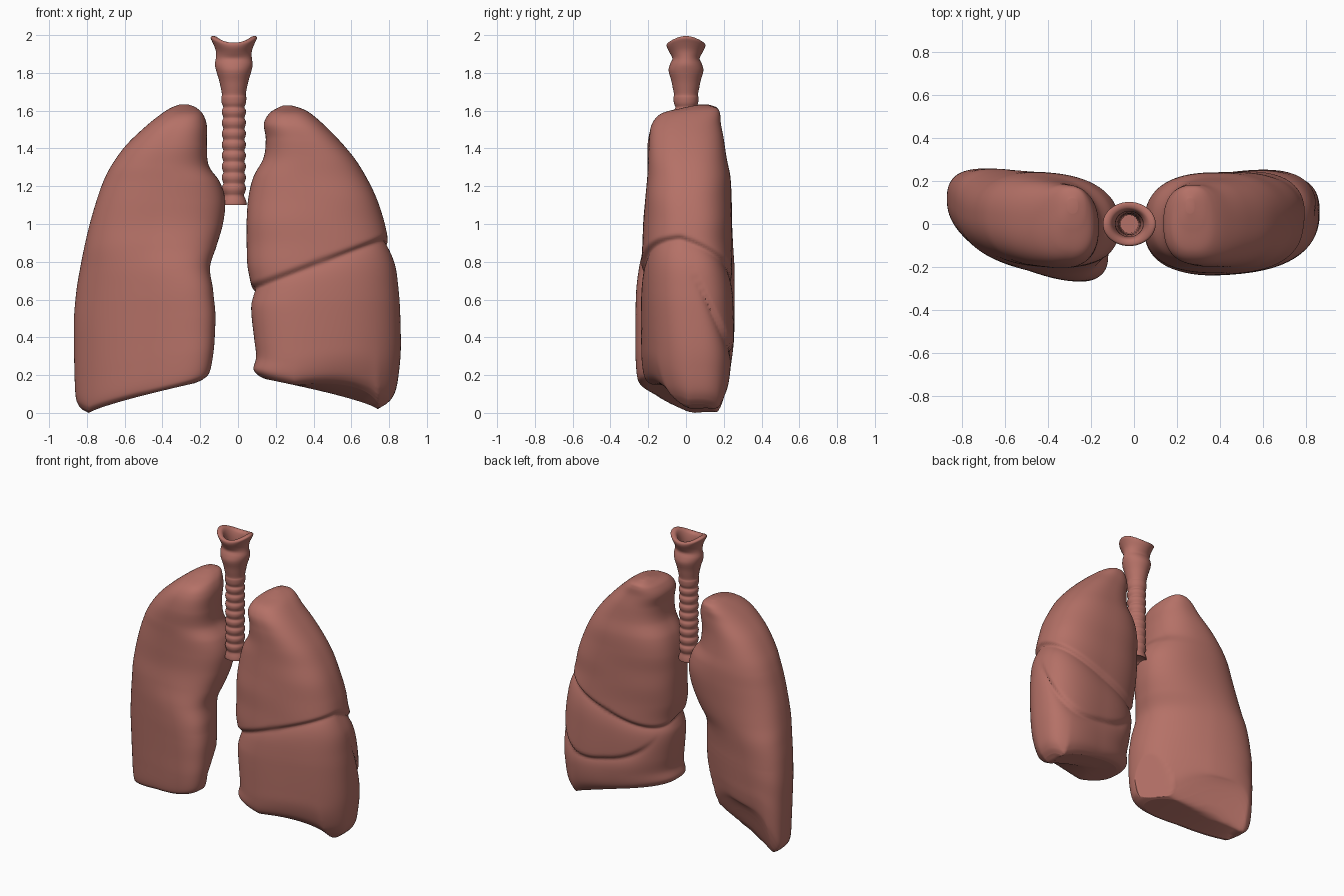
import bpy, bmesh, math
from math import sin, cos, pi, exp

tissue = bpy.data.materials.new("lung red")
tissue.diffuse_color = (0.46, 0.165, 0.135, 1)


def clamp(t):
    return min(1, max(0, t))


def smooth(t):
    t = clamp(t)
    return t * t * (3 - 2 * t)


def spline(rows, steps):
    """Catmull-Rom interpolation through rows of numbers."""
    out = []
    for i in range(len(rows) - 1):
        a, b, c, d = (rows[min(max(i + k, 0), len(rows) - 1)] for k in (-1, 0, 1, 2))
        for s in range(steps):
            t = s / steps
            out.append([q + 0.5 * t * (r - p + t * (2*p - 5*q + 4*r - w + t * (3*(q - r) + w - p)))
                        for p, q, r, w in zip(a, b, c, d)])
    return out + [list(rows[-1])]


def loft(name, rings):
    """Skin a stack of equal closed rings and cap both ends."""
    bm = bmesh.new()
    vs = [[bm.verts.new(p) for p in ring] for ring in rings]
    n = len(vs[0])
    for lo, hi in zip(vs, vs[1:]):
        for i in range(n):
            j = (i + 1) % n
            bm.faces.new((lo[i], lo[j], hi[j], hi[i]))
    bm.faces.new(vs[0])
    bm.faces.new(vs[-1])
    bmesh.ops.recalc_face_normals(bm, faces=bm.faces)
    mesh = bpy.data.meshes.new(name)
    bm.to_mesh(mesh)
    bm.free()
    mesh.materials.append(tissue)
    ob = bpy.data.objects.new(name, mesh)
    bpy.context.collection.objects.link(ob)
    bpy.context.view_layer.objects.active = ob
    ob.select_set(True)
    bpy.ops.object.shade_smooth_by_angle(angle=math.radians(60))
    ob.select_set(False)


def lung(name, sections, base, fissures=(), carve=None, n=120, power=2.5):
    """Rounded-box sections (z, x0, x1, y_front, y_back, skew) on a shaped base."""
    rows = [(r, 1) for r in spline(sections, 11)]
    # the underside closes with shrinking copies of the lowest section
    foot = rows[0][0]
    under = [(foot, k) for k in (0.03, 0.2, 0.4, 0.6, 0.75, 0.86, 0.93, 0.97, 0.99)]
    rings = []
    for (z, x0, x1, yf, yb, skew), k in under + rows:
        ring = []
        for i in range(n):
            t = 2 * pi * i / n
            u = k * math.copysign(abs(cos(t)) ** (2 / power), cos(t))
            v = k * math.copysign(abs(sin(t)) ** (2 / power), sin(t))
            x = (x0 + x1) / 2 + u * (x1 - x0) / 2
            y = (yf + yb) / 2 + v * (yb - yf) / 2 - skew * (u + 0.3 * max(0, u))
            h = z
            if z < 0.6:
                b = base(x, y)
                h = b + z * (0.6 - b) / 0.6
            if carve:
                y = carve(x, y, h)
            # sharp edge above each fissure, gentle swell below it
            g = 0
            for height, depth, mask in fissures:
                d = h - height(x, y)
                g += depth * mask(x, y) * (exp(d / 0.06) if d < 0 else exp(-(d / 0.02) ** 2))
            ring.append((x - g * u, y - g * v, h))
        rings.append(ring)
    loft(name, rings)


# lung on the -x side: stepped, hollowed base and thin inner front edge
def base_two(x, y):
    front = 0.25 * max(0, x + 0.79) ** 0.8 + 0.5 * max(0, -0.79 - x)
    edge = 0.16 - 0.14 * clamp((x + 0.8) / 0.5)
    return front + (0.28 - 0.12 * clamp((x + 0.8) / 0.5)) * smooth((y - edge) / 0.12)


def carve_two(x, y, z):
    ridge = -0.08 - 0.35 * (0.9 - z)
    return min(y, max(-0.15, 0.13 - 1.8 * max(0, x - ridge))) if z < 0.9 and x > ridge else y


lung("lung_two_lobes", [
    (0.00, -0.825, -0.23, -0.13, 0.16, 0.12),
    (0.015, -0.845, -0.185, -0.17, 0.185, 0.12),
    (0.06, -0.86, -0.15, -0.19, 0.20, 0.12),
    (0.20, -0.866, -0.13, -0.20, 0.21, 0.12),
    (0.35, -0.868, -0.122, -0.205, 0.215, 0.115),
    (0.50, -0.868, -0.12, -0.21, 0.22, 0.11),
    (0.65, -0.855, -0.132, -0.215, 0.225, 0.10),
    (0.77, -0.835, -0.148, -0.215, 0.235, 0.08),
    (0.88, -0.813, -0.115, -0.21, 0.24, 0.05),
    (1.00, -0.785, -0.08, -0.20, 0.24, 0.03),
    (1.12, -0.75, -0.068, -0.20, 0.24, 0.02),
    (1.22, -0.715, -0.095, -0.20, 0.235, 0.02),
    (1.31, -0.67, -0.155, -0.20, 0.22, 0.02),
    (1.42, -0.59, -0.165, -0.20, 0.20, 0.02),
    (1.52, -0.485, -0.165, -0.18, 0.185, 0.01),
    (1.58, -0.41, -0.185, -0.13, 0.18, 0.01),
    (1.615, -0.355, -0.22, -0.03, 0.165, 0.00),
    (1.632, -0.31, -0.26, 0.05, 0.12, 0.00)], base_two, carve=carve_two, power=2.4)


# lung on the +x side, with two fissures dividing three lobes
def base_three(x, y):
    inner = 0.02 + 0.235 * max(0, 0.74 - x) ** 0.75 + 0.6 * max(0, x - 0.74)
    return inner + 0.7 * max(0, abs(y - 0.09) - 0.08) * clamp((x - 0.3) / 0.4)


lung("lung_three_lobes", [
    (0.00, 0.15, 0.785, -0.15, 0.15, -0.05),
    (0.015, 0.11, 0.815, -0.185, 0.18, -0.05),
    (0.06, 0.082, 0.838, -0.21, 0.205, -0.05),
    (0.16, 0.096, 0.853, -0.225, 0.225, -0.045),
    (0.30, 0.085, 0.862, -0.23, 0.24, -0.04),
    (0.54, 0.065, 0.858, -0.235, 0.245, -0.03),
    (0.66, 0.07, 0.85, -0.235, 0.245, -0.025),
    (0.78, 0.05, 0.835, -0.235, 0.24, -0.02),
    (0.90, 0.046, 0.80, -0.23, 0.24, -0.01),
    (1.02, 0.046, 0.772, -0.225, 0.24, -0.01),
    (1.14, 0.055, 0.732, -0.215, 0.24, 0.00),
    (1.25, 0.082, 0.678, -0.205, 0.235, 0.00),
    (1.35, 0.135, 0.615, -0.20, 0.215, 0.00),
    (1.45, 0.147, 0.53, -0.195, 0.20, 0.00),
    (1.53, 0.137, 0.45, -0.18, 0.185, 0.00),
    (1.585, 0.165, 0.385, -0.13, 0.18, 0.00),
    (1.612, 0.205, 0.335, -0.03, 0.165, 0.00),
    (1.628, 0.24, 0.28, 0.05, 0.12, 0.00)], base_three, [
    (lambda x, y: 0.66 + 0.36 * (x - 0.08) - 0.4 * max(0, y + 0.03),
     0.024, lambda x, y: 1),
    (lambda x, y: 0.76 - 2.0 * (y - 0.03),
     0.022, lambda x, y: smooth(y / 0.15) * smooth((x - 0.1) / 0.2))])

# windpipe: (z, half width, half depth), ringed tube flaring into the throat
pipe = [(1.11, 0.045, 0.045), (1.10, 0.068, 0.062), (1.125, 0.064, 0.06), (1.15, 0.054, 0.053)]
for k in range(8):
    z = 1.165 + k * 0.058
    pipe += [(z, 0.058, 0.058), (z + 0.015, 0.063, 0.063), (z + 0.032, 0.063, 0.063),
             (z + 0.047, 0.056, 0.056)]
pipe += [(1.64, 0.064, 0.064), (1.67, 0.066, 0.066), (1.685, 0.063, 0.063), (1.72, 0.069, 0.07),
         (1.76, 0.078, 0.078), (1.81, 0.093, 0.092), (1.845, 0.10, 0.085), (1.88, 0.095, 0.072),
         (1.92, 0.096, 0.085), (1.96, 0.112, 0.10), (1.985, 0.123, 0.102), (1.995, 0.112, 0.093),
         (1.985, 0.085, 0.07), (1.93, 0.066, 0.06), (1.85, 0.062, 0.058), (1.70, 0.05, 0.05),
         (1.30, 0.042, 0.042)]
rings = []
for z, a, b in spline(pipe, 3):
    sag = 0.035 * clamp((z - 1.86) / 0.13)     # saddle-shaped rim
    rings.append([(-0.022 + a * cos(t), b * sin(t), z - sag * sin(t) ** 2)
                  for t in (2 * pi * i / 48 for i in range(48))])
loft("windpipe", rings)
